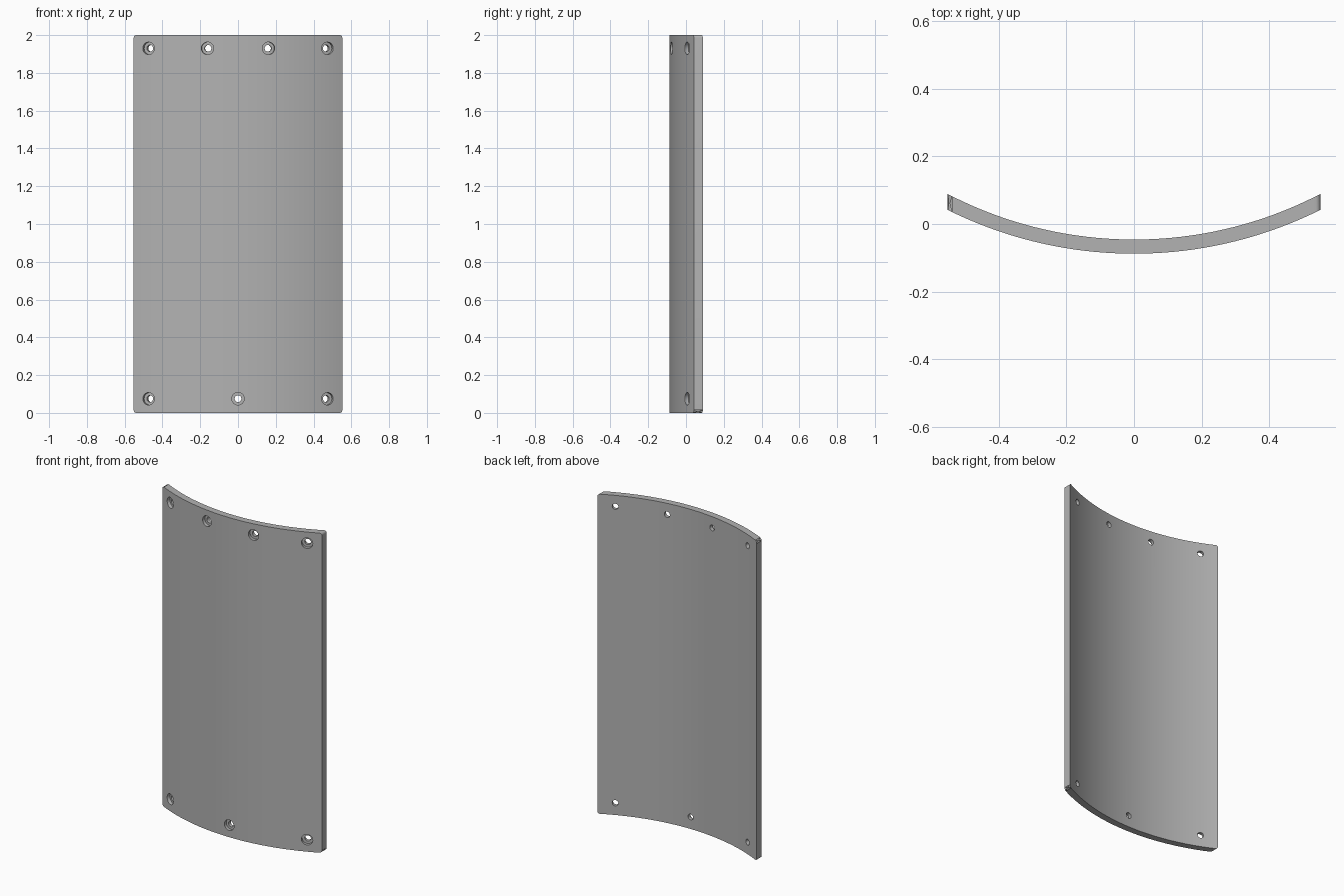
import bpy, bmesh
from math import sin, cos, radians, sqrt
from mathutils import Matrix, Vector

cube = bpy.data.objects.get("Cube")
if cube:
    bpy.data.objects.remove(cube, do_unlink=True)

HALF_WIDTH, HEIGHT = 0.552, 2.0
OUTER_R, INNER_R, AXIS_Y = 1.238, 1.196, 1.15
SEGMENTS = 48

grey = bpy.data.materials.new("plate_grey")
grey.use_nodes = True
colour = (0.45, 0.45, 0.45, 1)
grey.diffuse_color = colour
grey.node_tree.nodes["Principled BSDF"].inputs["Base Color"].default_value = colour


def make_object(name, bm):
    bmesh.ops.recalc_face_normals(bm, faces=bm.faces)
    mesh = bpy.data.meshes.new(name)
    bm.to_mesh(mesh)
    bm.free()
    mesh.materials.append(grey)
    obj = bpy.data.objects.new(name, mesh)
    bpy.context.collection.objects.link(obj)
    return obj


def arc(radius):
    xs = [HALF_WIDTH * (2 * i / SEGMENTS - 1) for i in range(SEGMENTS + 1)]
    return [(x, AXIS_Y - sqrt(radius ** 2 - x * x)) for x in xs]


# Curved plate: arc profile extruded upwards, with its four corners rounded
bm = bmesh.new()
outer, inner = arc(OUTER_R), arc(INNER_R)
rings = [[[bm.verts.new((x, y, z)) for x, y in side] for side in (outer, inner)]
         for z in (0, HEIGHT)]
(ob, ib), (ot, it) = rings
for i in range(SEGMENTS):
    for a, b in ((ob, ot), (ib, it), (ob, ib), (ot, it)):
        bm.faces.new((a[i], a[i + 1], b[i + 1], b[i]))
for i in (0, -1):
    bm.faces.new((ob[i], ib[i], it[i], ot[i]))
corners = [bm.edges.get((o[i], n[i])) for o, n in rings for i in (0, -1)]
bmesh.ops.bevel(bm, geom=corners, offset=0.014, segments=5, profile=0.5, affect='EDGES')
plate = make_object("curved_plate", bm)


# Screw hole cutters: radial counterbore and through hole
def add_cutter(name, angle, z, radius, r_from, r_to):
    a = radians(angle)
    out = Vector((sin(a), -cos(a), 0))
    middle = Vector((0, AXIS_Y, z)) + out * (r_from + r_to) / 2
    turn = out.to_track_quat('Z', 'Y').to_matrix().to_4x4()
    bm = bmesh.new()
    bmesh.ops.create_cone(bm, cap_ends=True, segments=32, radius1=radius, radius2=radius,
                          depth=r_to - r_from, matrix=Matrix.Translation(middle) @ turn)
    cutter = make_object(name, bm)
    cutter.hide_render = True
    cut = plate.modifiers.new(name, 'BOOLEAN')
    cut.operation, cut.solver, cut.object = 'DIFFERENCE', 'EXACT', cutter
    return cutter


holes = [(a, 1.93) for a in (-22.5, -7.5, 7.5, 22.5)] + [(a, 0.075) for a in (-22.5, 0, 22.5)]
cutters = []
for n, (angle, z) in enumerate(holes, 1):
    cutters.append(add_cutter(f"counterbore_{n}", angle, z, 0.033, OUTER_R - 0.02, OUTER_R + 0.05))
    cutters.append(add_cutter(f"through_hole_{n}", angle, z, 0.018, INNER_R - 0.05, OUTER_R + 0.04))

# Apply the cuts, remove the cutters and smooth the curve
bpy.ops.object.select_all(action='DESELECT')
plate.select_set(True)
bpy.context.view_layer.objects.active = plate
for name in [m.name for m in plate.modifiers]:
    bpy.ops.object.modifier_apply(modifier=name)
for cutter in cutters:
    bpy.data.objects.remove(cutter, do_unlink=True)
bpy.ops.object.shade_smooth_by_angle(angle=radians(30))
